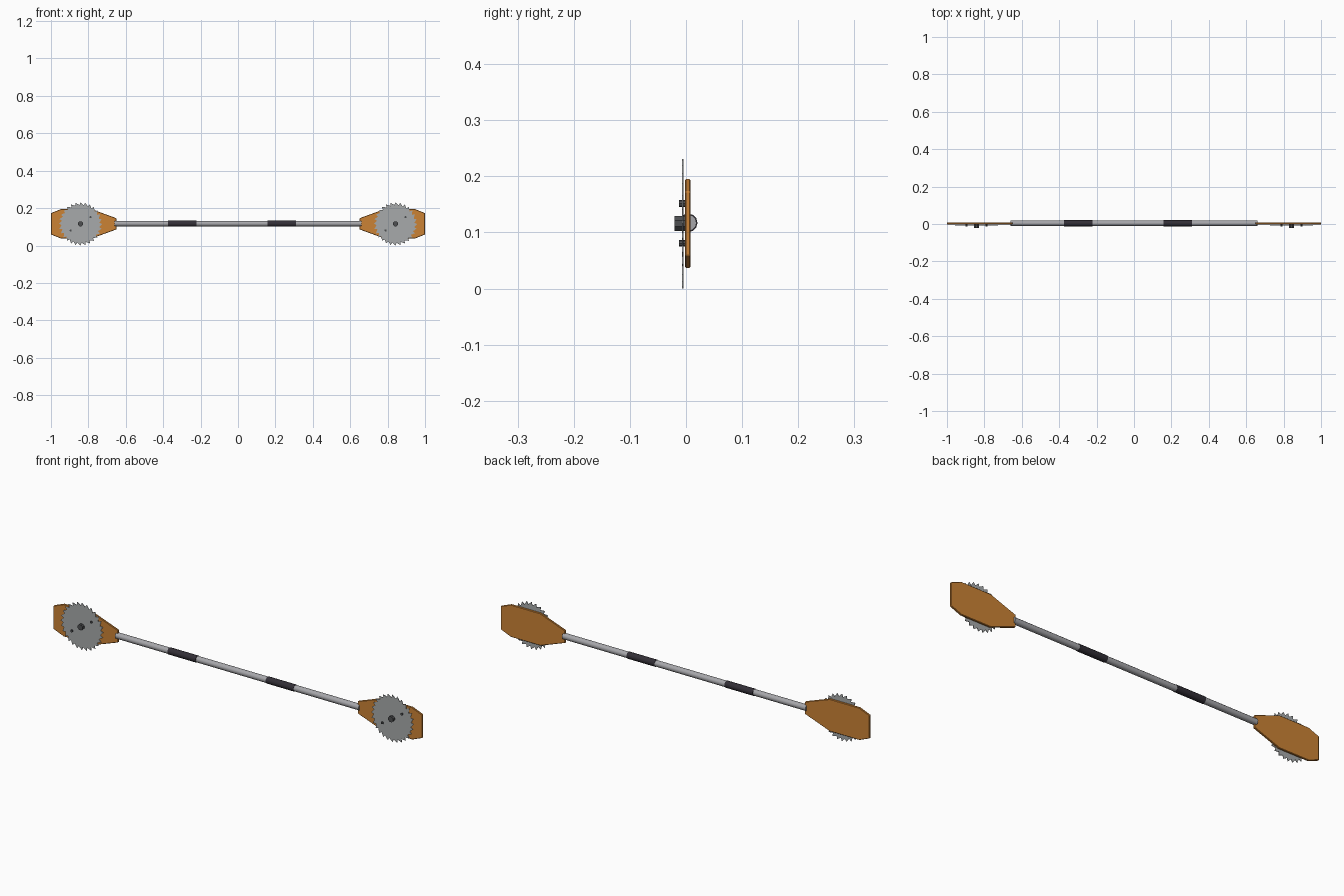
import bpy, bmesh, math
from mathutils import Vector

if "Cube" in bpy.data.objects:
    bpy.data.objects.remove(bpy.data.objects["Cube"])

ZC = 0.116  # height of the centre line


def material(name, rgb):
    m = bpy.data.materials.new(name)
    m.diffuse_color = (*rgb, 1)
    m.use_nodes = True
    m.node_tree.nodes["Principled BSDF"].inputs["Base Color"].default_value = m.diffuse_color
    return m


WOOD = material("orange_wood", (0.60, 0.225, 0.035))
STEEL = material("blade_steel", (0.385, 0.40, 0.405))
POLE = material("pole_metal", (0.385, 0.385, 0.405))
GRIP = material("dark_grip", (0.032, 0.028, 0.037))
BOLT = material("dark_bolt", (0.075, 0.078, 0.082))


def plate(name, outline, y0, y1, mat, bevel=0):
    """Extrude an outline of (x, z) points from y0 to y1."""
    bm = bmesh.new()
    face = bm.faces.new([bm.verts.new((x, y0, z)) for x, z in outline])
    ext = bmesh.ops.extrude_face_region(bm, geom=[face])
    verts = [g for g in ext["geom"] if isinstance(g, bmesh.types.BMVert)]
    bmesh.ops.translate(bm, verts=verts, vec=Vector((0, y1 - y0, 0)))
    bmesh.ops.recalc_face_normals(bm, faces=bm.faces)
    me = bpy.data.meshes.new(name)
    bm.to_mesh(me)
    bm.free()
    me.materials.append(mat)
    ob = bpy.data.objects.new(name, me)
    bpy.context.collection.objects.link(ob)
    if bevel:
        b = ob.modifiers.new("edge", "BEVEL")
        b.width = bevel
        b.segments = 1
    return ob


def rod(name, x0, x1, radius, mat, sides=12):
    """Round bar along x."""
    bpy.ops.mesh.primitive_cylinder_add(
        vertices=sides, radius=radius, depth=x1 - x0,
        location=((x0 + x1) / 2, 0.004, ZC + 0.001), rotation=(0, math.pi / 2, 0))
    ob = bpy.context.object
    ob.name = name
    ob.data.materials.append(mat)
    bpy.ops.object.shade_smooth_by_angle(angle=math.radians(35))


def polygon(cx, cz, r, n, phase=0):
    return [(cx + r * math.cos(math.tau * i / n + phase),
             cz + r * math.sin(math.tau * i / n + phase)) for i in range(n)]


# Central pole and the two grips
rod("pole", -0.66, 0.66, 0.0148, POLE)
rod("left_grip", -0.375, -0.222, 0.0165, GRIP)
rod("right_grip", 0.158, 0.309, 0.0165, GRIP)

half = [(0.65, 0.03), (0.785, 0.079), (0.945, 0.079), (1.0, 0.057)]
TEETH, R_OUT, R_IN = 28, 0.1155, 0.101
for side, s in (("left", -1), ("right", 1)):
    # Wooden paddle
    outline = [(s * x, ZC + h) for x, h in half] + [(s * x, ZC - h) for x, h in reversed(half)]
    plate(side + "_paddle", outline, -0.002, 0.008, WOOD, 0.002)

    # Toothed disc
    cx = 0.842 * s
    saw = []
    for i in range(TEETH):
        a = math.tau * i / TEETH + math.pi / 2
        step = math.tau / TEETH
        for r, d in ((R_OUT, 0), (R_IN, 0.25 * step)):
            saw.append((cx + r * math.cos(a + d), 0.1155 + r * math.sin(a + d)))
    plate(side + "_saw_disc", saw, -0.007, -0.0045, STEEL)

    # Centre nut, then two small bolts on a diagonal
    plate(side + "_nut", polygon(cx, ZC, 0.0145, 8, math.pi / 8), -0.0205, -0.001, BOLT)
    for k in (-1, 1):
        plate(side + "_bolt", polygon(cx + 0.053 * k, ZC + 0.0355 * k, 0.006, 8),
              -0.0125, -0.001, BOLT)
